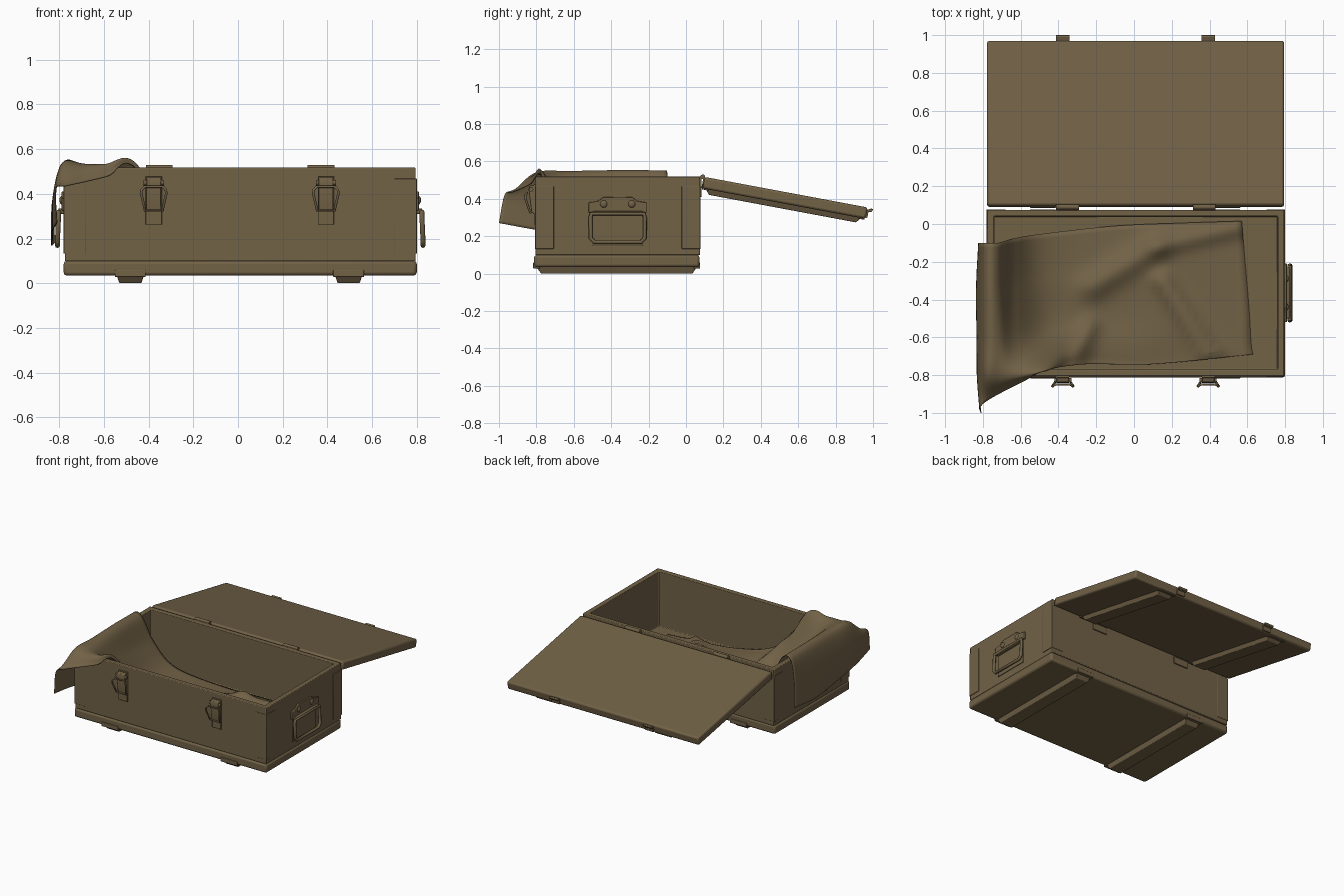
import bpy, bmesh, math
from mathutils import Vector, Matrix

if "Cube" in bpy.data.objects:
    bpy.data.objects.remove(bpy.data.objects["Cube"])

olive = bpy.data.materials.new("olive_brown_paint")
olive.diffuse_color = (0.168, 0.122, 0.062, 1)
olive.use_nodes = True
olive.node_tree.nodes["Principled BSDF"].inputs["Base Color"].default_value = olive.diffuse_color
CX = 0.01  # centre of the crate in x


def finish(ob, bevel=0, angle=35):
    ob.data.materials.clear()
    ob.data.materials.append(olive)
    bpy.ops.object.select_all(action='DESELECT')
    ob.select_set(True)
    bpy.context.view_layer.objects.active = ob
    if bevel:
        m = ob.modifiers.new("bevel", 'BEVEL')
        m.width, m.segments, m.limit_method = bevel, 2, 'ANGLE'
    bpy.ops.object.shade_smooth_by_angle(angle=math.radians(angle))
    return ob


def from_bm(name, bm, bevel=0, mat=None, angle=35):
    if mat:
        bm.transform(mat)
    bmesh.ops.recalc_face_normals(bm, faces=bm.faces)
    me = bpy.data.meshes.new(name)
    bm.to_mesh(me)
    bm.free()
    ob = bpy.data.objects.new(name, me)
    bpy.context.collection.objects.link(ob)
    return finish(ob, bevel, angle)


def cuboid(lo, hi):
    bm = bmesh.new()
    bmesh.ops.create_cube(bm, size=1)
    for v in bm.verts:
        v.co = Vector([lo[i] + (v.co[i] + .5) * (hi[i] - lo[i]) for i in range(3)])
    return bm


def box(name, lo, hi, bevel=0, mat=None):
    return from_bm(name, cuboid(lo, hi), bevel, mat)


def prism(name, pts, d, bevel=0, mat=None):
    # extrude a closed loop of 3D points along vector d
    bm = bmesh.new()
    f = bm.faces.new([bm.verts.new(p) for p in pts])
    r = bmesh.ops.extrude_face_region(bm, geom=[f])
    bmesh.ops.translate(bm, vec=d, verts=[v for v in r['geom'] if isinstance(v, bmesh.types.BMVert)])
    return from_bm(name, bm, bevel, mat)


def tube(name, pts, r, cyclic=True):
    cu = bpy.data.curves.new(name, 'CURVE')
    cu.dimensions, cu.bevel_depth, cu.bevel_resolution = '3D', r, 2
    s = cu.splines.new('POLY')
    s.points.add(len(pts) - 1)
    for p, c in zip(s.points, pts):
        p.co = (*c, 1)
    s.use_cyclic_u = cyclic
    ob = bpy.data.objects.new(name, cu)
    bpy.context.collection.objects.link(ob)
    bpy.ops.object.select_all(action='DESELECT')
    ob.select_set(True)
    bpy.context.view_layer.objects.active = ob
    bpy.ops.object.convert(target='MESH')
    return finish(bpy.context.view_layer.objects.active, 0, 50)


def cyl(name, c, r, depth, axis, mat=None):
    bm = bmesh.new()
    bmesh.ops.create_cone(bm, cap_ends=True, segments=14, radius1=r, radius2=r, depth=depth)
    rot = Matrix.Rotation(math.pi / 2, 4, 'Y') if axis == 'X' else Matrix()
    bm.transform(Matrix.Translation(c) @ rot)
    return from_bm(name, bm, 0, mat)


# crate body: hollow with thick walls
bm = cuboid((-.775, -.805, .098), (.795, .075, .518))
top = max(bm.faces, key=lambda f: f.calc_center_median().z)
bmesh.ops.inset_region(bm, faces=[top], thickness=.048)
r = bmesh.ops.extrude_face_region(bm, geom=[top])
bmesh.ops.delete(bm, geom=[top], context='FACES_ONLY')
bmesh.ops.translate(bm, vec=(0, 0, -.41), verts=[v for v in r['geom'] if isinstance(v, bmesh.types.BMVert)])
from_bm("crate_body", bm, .005)

# base tray with softened lower edge
box("base_tray", (-.78, -.812, .034), (.8, .072, .1), .014)


# battens: tapered skid with end brackets, used under the base and on the lid
def batten(name, x, y0, y1, z0, z1, mat=None):
    w, k = .063, .014
    c = .028
    bm = cuboid((x - w, y0, z0), (x + w, y1, z1))
    for v in bm.verts:
        if abs(v.co.z - z0) < 1e-4:
            v.co.x += -k if v.co.x > x else k
            v.co.y += -c if v.co.y > (y0 + y1) / 2 else c
    from_bm(name, bm, .003, mat)
    for y in (y0 + .004, y1 - .004):
        box(name + "_bracket", (x - w - .006, y - .018, z1 - .012), (x + w + .006, y + .018, z1 + .02), .003, mat)


for x in (-.482, .495):
    batten("base_skid", x, -.803, .062, 0, .04)

# corner guards: two thin leaves at each vertical edge
for sx in (-1, 1):
    for y, sy in ((-.807, -1), (.077, 1)):
        ex = CX + sx * .79
        xs = sorted((ex, ex - sx * .1))
        ys = sorted((y, y - sy * .006))
        box("corner_guard_leaf", (xs[0], ys[0], .132), (xs[1], ys[1], .468), .002)
        xs = sorted((ex, ex - sx * .006))
        ys = sorted((y, y - sy * .1))
        box("corner_guard_leaf", (xs[0], ys[0], .132), (xs[1], ys[1], .468), .002)

# carrying handles on both ends
for s in (-1, 1):
    X = lambda d: CX + s * (.785 + d)
    half = [(.155, .325), (.155, .38), (.105, .388), (.075, .41)]
    prof = half + [(-a, b) for a, b in reversed(half)]
    prism("handle_plate", [(X(0), -.365 + a, b) for a, b in prof], (s * .014, 0, 0), .003)
    xs = sorted((X(0), X(.006)))
    box("handle_back_plate", (xs[0], -.5, .15), (xs[1], -.23, .33), .002)
    for a in (-.075, .075):
        bm = bmesh.new()
        bmesh.ops.create_uvsphere(bm, u_segments=12, v_segments=8, radius=.02)
        from_bm("handle_rivet", bm, 0, Matrix.Translation((X(.012), -.365 + a, .372)) @ Matrix.Diagonal((.6, 1, 1, 1)))
    xs = sorted((X(0), X(.03)))
    box("handle_pivot_cover", (xs[0], -.5, .31), (xs[1], -.23, .335), .006)
    loop = [(.14, .32), (.145, .3), (.145, .19), (.125, .168)]
    loop = loop + [(-a, b) for a, b in reversed(loop)]
    tube("handle_bail", [(X(.028 if b > .2 else .033), -.365 + a, b) for a, b in loop], .011)

# front latches
for x in (-.377, .393):
    box("latch_plate", (x - .036, -.814, .262), (x + .036, -.8, .48), .002)
    prism("latch_lever", [(x - .033, -.81, .32), (x - .033, -.826, .325), (x - .033, -.842, .45),
                          (x - .033, -.836, .47), (x - .033, -.81, .475)], (.066, 0, 0), .003)
    cyl("latch_pin", (x, -.828, .45), .012, .09, 'X')
    half = [(.04, -.832, .325), (.043, -.84, .345), (.056, -.858, .4), (.054, -.86, .418), (.04, -.85, .432)]
    tube("latch_wire_loop", [(x + a, b, c) for a, b, c in half] +
         [(x - a, b, c) for a, b, c in reversed(half)], .006)

# lid, opened right back on its hinges
L = Matrix.Translation((0, .092, .518)) @ Matrix.Rotation(math.radians(-10.6), 4, 'X')
box("lid_panel", (-.778, .008, -.062), (.795, .895, 0), .012, L)
for x in (-.482, .495):
    batten("lid_batten", x, .02, .875, -.09, -.056, L)
for x in (-.377, .393):
    box("lid_catch_plate", (x - .034, .885, -.055), (x + .034, .903, -.012), .002, L)
    prism("lid_catch_hook", [(x - .036, .895, -.026), (x - .036, .921, -.018), (x - .036, .925, -.005),
                             (x - .036, .915, -.002), (x - .036, .895, -.012)], (.072, 0, 0), .002, L)

# hinges
for x in (-.352, .372):
    cyl("hinge_knuckle", (x, .09, .517), .013, .12, 'X')
    box("hinge_wall_leaf", (x - .06, .072, .41), (x + .06, .083, .518), .002)
    box("hinge_lid_leaf", (x - .06, .002, -.06), (x + .06, .01, -.004), .002, L)

# cloth liner: control net (front-to-back rows, hanging edge to far end)
net = [
    [(-.81, -1.0, .27), (-.815, -.97, .42), (-.77, -.93, .435), (-.68, -.88, .455), (-.58, -.83, .48),
     (-.47, -.775, .526), (-.25, -.742, .25), (.1, -.742, .13), (.63, -.69, .11)],
    [(-.83, -.81, .235), (-.825, -.81, .4), (-.785, -.8, .53), (-.7, -.8, .53), (-.6, -.785, .53),
     (-.46, -.755, .52), (-.27, -.69, .24), (.1, -.7, .13), (.62, -.63, .11)],
    [(-.83, -.6, .2), (-.828, -.6, .38), (-.785, -.61, .53), (-.71, -.61, .53), (-.62, -.6, .42),
     (-.45, -.57, .25), (-.18, -.52, .15), (.2, -.52, .125), (.61, -.46, .11)],
    [(-.834, -.34, .17), (-.83, -.34, .36), (-.79, -.34, .53), (-.72, -.34, .53), (-.63, -.33, .36),
     (-.46, -.31, .2), (-.12, -.27, .14), (.22, -.25, .125), (.59, -.22, .11)],
    [(-.822, -.1, .18), (-.82, -.1, .36), (-.79, -.1, .527), (-.72, -.1, .527), (-.63, -.075, .34),
     (-.47, -.05, .19), (-.1, -.01, .13), (.25, .005, .125), (.57, .015, .11)],
]


def spline(pts, t):
    i = min(int(t), len(pts) - 2)
    f = t - i
    p1, p2 = pts[i], pts[i + 1]
    p0 = pts[i - 1] if i else p1 * 2 - p2
    p3 = pts[i + 2] if i + 2 < len(pts) else p2 * 2 - p1
    return .5 * (2 * p1 + (p2 - p0) * f + (2 * p0 - 5 * p1 + 4 * p2 - p3) * f * f
                 + (3 * p1 - p0 - 3 * p2 + p3) * f ** 3)


# creases: start, end, height, width
folds = [((.15, -.3), (.4, -.68), .05, .05), ((-.22, -.33), (.12, -.12), .045, .07),
         ((.12, -.12), (.55, -.02), .03, .05), ((-.3, -.7), (-.24, -.55), .04, .05)]


def fold_height(p):
    h = 0
    for a, b, top_h, w in folds:
        a, b = Vector(a), Vector(b)
        t = max(0, min(1, (p.xy - a).dot(b - a) / (b - a).length_squared))
        d = (p.xy - a - (b - a) * t).length
        h += top_h * math.exp(-(d / w) ** 2)
    return h


NU, NV = 80, 40
rows = [[Vector(p) for p in row] for row in net]
bm = bmesh.new()
grid = []
for i in range(NU + 1):
    col = [spline(row, 8 * i / NU) for row in rows]
    line = []
    for j in range(NV + 1):
        p = spline(col, 4 * j / NV)
        if p.x > -.5:
            p.z += fold_height(p)
            p.z = max(p.z, .112)
        line.append(bm.verts.new(p))
    grid.append(line)
for i in range(NU):
    for j in range(NV):
        bm.faces.new((grid[i][j], grid[i + 1][j], grid[i + 1][j + 1], grid[i][j + 1]))
cloth = from_bm("cloth_liner", bm, 0, None, 60)
m = cloth.modifiers.new("thickness", 'SOLIDIFY')
m.thickness, m.offset = .004, 0
